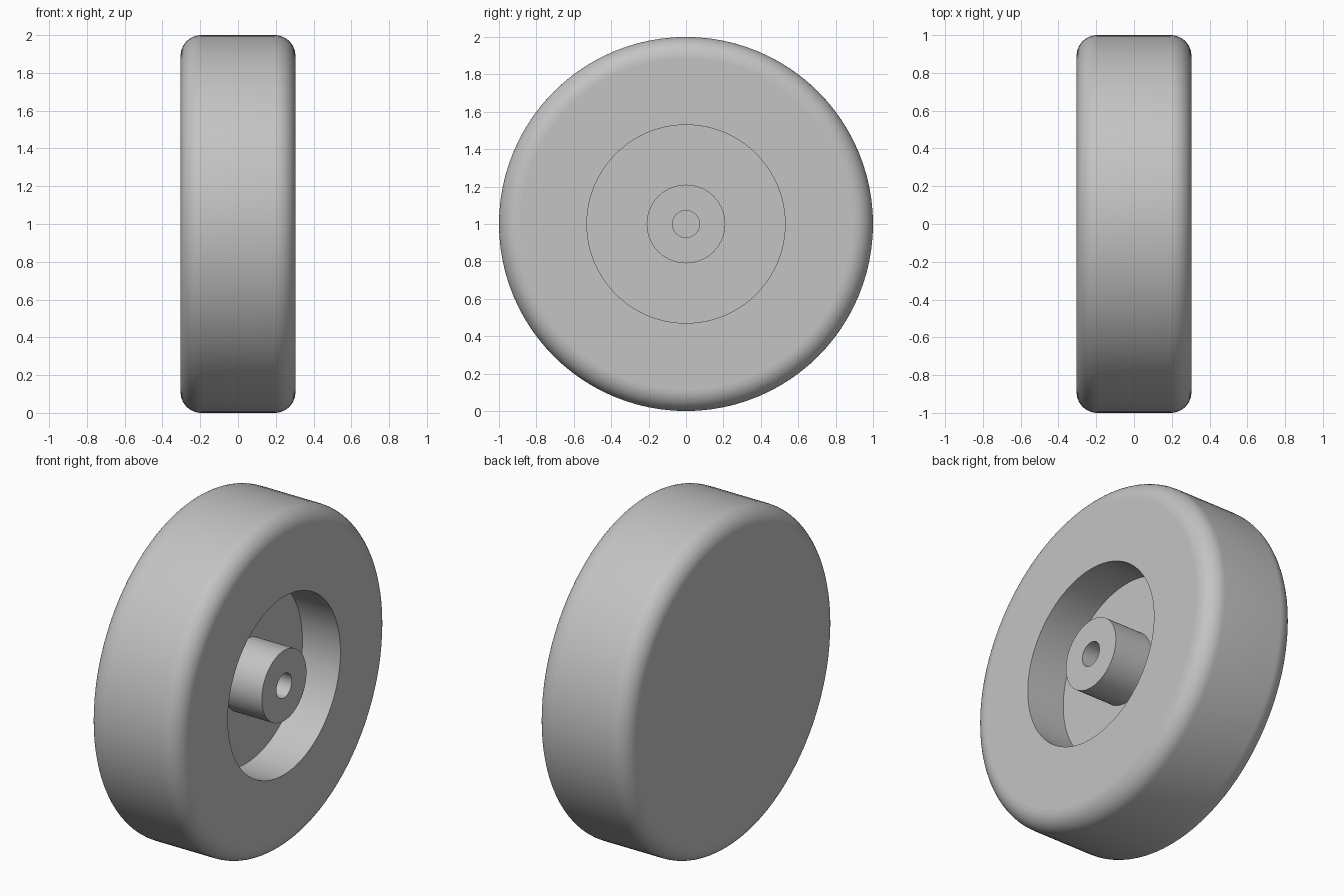
import bpy, bmesh, math
from mathutils import Vector

if "Cube" in bpy.data.objects:
    bpy.data.objects.remove(bpy.data.objects["Cube"], do_unlink=True)

SEGMENTS = 96
HALF_WIDTH = 0.304
RADIUS = 1.0
FILLET = 0.11
RECESS_RADIUS = 0.53
FLOOR_X = HALF_WIDTH - 0.25
HUB_RADIUS = 0.21
BORE_RADIUS = 0.072

grey = bpy.data.materials.new("plain grey")
grey.use_nodes = True
colour = (0.55, 0.55, 0.55, 1)
grey.diffuse_color = colour
grey.node_tree.nodes["Principled BSDF"].inputs["Base Color"].default_value = colour


def lathe(name, profile):
    """Spin (x, radius) points around the wheel axis."""
    bm = bmesh.new()
    verts = [bm.verts.new((x, 0, r)) for x, r in profile]
    edges = [bm.edges.new(pair) for pair in zip(verts, verts[1:])]
    bmesh.ops.spin(bm, geom=verts + edges, cent=(0, 0, 0), axis=(1, 0, 0),
                   angle=math.tau, steps=SEGMENTS, use_merge=True)
    bmesh.ops.remove_doubles(bm, verts=bm.verts, dist=0.0001)
    bm.normal_update()
    # Orient the side facing furthest out along the axis
    outer = max(bm.faces, key=lambda f: f.calc_center_median().x)
    if outer.normal.x < 0:
        bmesh.ops.reverse_faces(bm, faces=bm.faces)
    mesh = bpy.data.meshes.new(name)
    bm.to_mesh(mesh)
    bm.free()
    mesh.materials.append(grey)
    obj = bpy.data.objects.new(name, mesh)
    obj.location.z = RADIUS
    bpy.context.collection.objects.link(obj)
    bpy.ops.object.select_all(action='DESELECT')
    obj.select_set(True)
    bpy.context.view_layer.objects.active = obj
    bpy.ops.object.shade_smooth_by_angle(angle=math.radians(30))
    # Keep the side walls perfectly flat
    for face in mesh.polygons:
        if abs(face.normal.x) > 0.999:
            face.use_smooth = False
    return obj


# Rounded tread shoulders
steps = 12
arc = [(HALF_WIDTH - FILLET + FILLET * math.sin(a),
        RADIUS - FILLET + FILLET * math.cos(a))
       for a in (math.pi / 2 * i / steps for i in range(steps + 1))]

# Wheel body: closed back, rounded tread, open recess on the left side
lathe("wheel_body",
      [(-HALF_WIDTH, 0)]
      + [(-x, r) for x, r in reversed(arc)]
      + arc
      + [(HALF_WIDTH, RECESS_RADIUS), (FLOOR_X, RECESS_RADIUS), (FLOOR_X, 0)])

# Hub standing on the recess floor, with an axle bore
lathe("hub",
      [(FLOOR_X, HUB_RADIUS), (HALF_WIDTH, HUB_RADIUS),
       (HALF_WIDTH, BORE_RADIUS), (FLOOR_X, BORE_RADIUS)])
